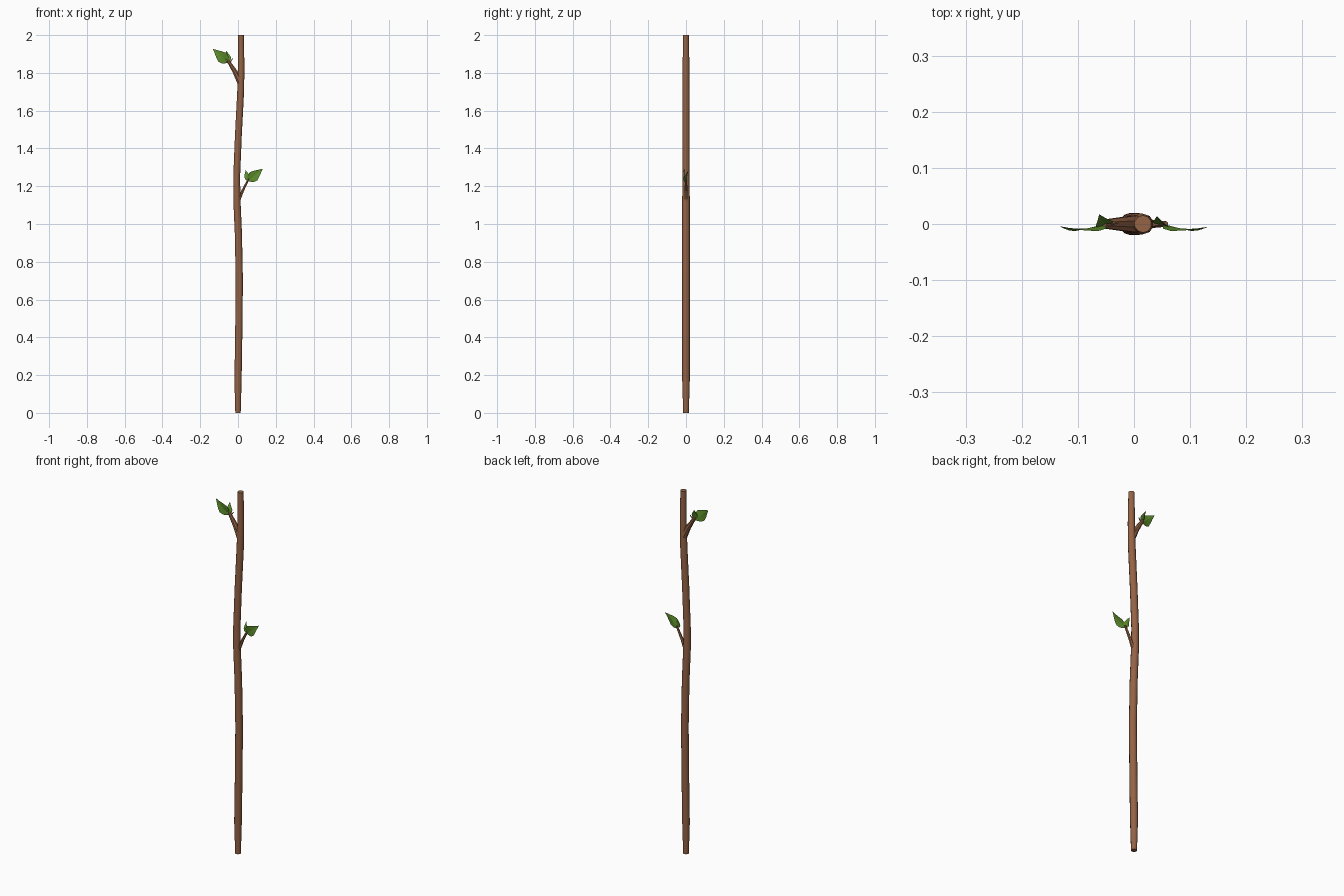
import bpy, bmesh, math
from mathutils import Vector

if "Cube" in bpy.data.objects:
    bpy.data.objects.remove(bpy.data.objects["Cube"])


def material(name, rgb):
    m = bpy.data.materials.new(name)
    m.diffuse_color = (*rgb, 1)
    m.use_nodes = True
    m.node_tree.nodes["Principled BSDF"].inputs["Base Color"].default_value = m.diffuse_color
    return m


BARK = material("bark", (0.30, 0.125, 0.06))
GREEN = material("leaf_green", (0.11, 0.27, 0.025))


def finish(name, bm, mat, recalc=True):
    if recalc:
        bmesh.ops.recalc_face_normals(bm, faces=bm.faces)
    me = bpy.data.meshes.new(name)
    bm.to_mesh(me)
    bm.free()
    me.materials.append(mat)
    ob = bpy.data.objects.new(name, me)
    bpy.context.collection.objects.link(ob)
    return ob


def tube(name, path, sides, level=False):
    """Tapered tube along (x, y, z, radius) points, capped at both ends."""
    bm = bmesh.new()
    pts = [Vector(p[:3]) for p in path]
    rings = []
    for i, p in enumerate(pts):
        d = pts[min(i + 1, len(pts) - 1)] - pts[max(i - 1, 0)]
        d = Vector((0, 0, 1)) if level else d.normalized()
        v = Vector((0, 1, 0))
        u = v.cross(d).normalized()
        v = d.cross(u)
        ring = []
        for k in range(sides):
            a = math.tau * (k + 0.5) / sides
            ring.append(bm.verts.new(p + path[i][3] * (u * math.cos(a) + v * math.sin(a))))
        rings.append(ring)
    for a, b in zip(rings, rings[1:]):
        for k in range(sides):
            n = (k + 1) % sides
            bm.faces.new((a[k], a[n], b[n], b[k]))
    bm.faces.new(rings[0])
    bm.faces.new(rings[-1])
    return finish(name, bm, BARK)


def leaf(name, base, tip, width, face, fold=0.15, bow=0.06):
    """Pointed leaf creased along its midrib; face is the way it looks."""
    base, tip = Vector(base), Vector(tip)
    axis = tip - base
    side = axis.cross(Vector(face)).normalized()
    normal = side.cross(axis).normalized()
    bm = bmesh.new()
    rows = []
    for t, w in ((0, 0.12), (0.2, 0.85), (0.4, 1), (0.6, 0.72), (0.8, 0.36), (1, 0.02)):
        c = base + axis * t + normal * bow * axis.length * math.sin(math.pi * t)
        h = w * width / 2
        rows.append([bm.verts.new(c + side * h * s + normal * fold * h * abs(s))
                     for s in (-1, 0, 1)])
    for a, b in zip(rows, rows[1:]):
        for k in (0, 1):
            bm.faces.new((a[k], a[k + 1], b[k + 1], b[k]))
    return finish(name, bm, GREEN)


# Main stick, gently wavy
tube("stick", [
    (0.0, 0, 0.0, 0.015), (0.0, 0, 0.17, 0.020), (0.004, 0, 0.42, 0.020),
    (0.007, 0, 0.70, 0.020), (0.002, 0, 0.95, 0.020), (-0.006, 0, 1.13, 0.020),
    (-0.007, 0, 1.25, 0.019), (0.002, 0, 1.47, 0.019), (0.014, 0, 1.70, 0.019),
    (0.017, 0, 1.83, 0.018), (0.016, 0, 2.0, 0.0155)], 10, level=True)

# Side twigs
tube("upper_twig", [(0.014, 0, 1.745, 0.018), (-0.015, 0, 1.805, 0.014),
                    (-0.055, 0, 1.868, 0.008)], 8)
tube("upper_spur", [(-0.046, 0, 1.852, 0.004), (-0.028, 0.003, 1.875, 0.002)], 5)
tube("lower_twig", [(0.002, 0, 1.12, 0.010), (0.024, 0, 1.175, 0.008),
                    (0.057, 0, 1.24, 0.005)], 6)

# Leaves: a large and a small one on each twig
leaf("upper_large_leaf", (-0.052, 0, 1.855), (-0.132, -0.004, 1.926), 0.062, (0, -1, 0))
leaf("upper_small_leaf", (-0.05, -0.002, 1.855), (-0.062, 0.017, 1.917), 0.032, (0.3, -1, 0.2))
leaf("lower_large_leaf", (0.052, 0, 1.228), (0.131, -0.005, 1.292), 0.058, (0, -1, 0))
leaf("lower_small_leaf", (0.054, -0.002, 1.228), (0.041, 0.014, 1.285), 0.030, (-0.3, -1, 0.2))

# Smooth bark, flat leaves
bpy.ops.object.select_all(action='DESELECT')
for ob in bpy.data.objects:
    if ob.name.startswith(("stick", "upper_twig", "lower_twig", "upper_spur")):
        ob.select_set(True)
        bpy.context.view_layer.objects.active = ob
bpy.ops.object.shade_smooth_by_angle(angle=math.radians(40))
